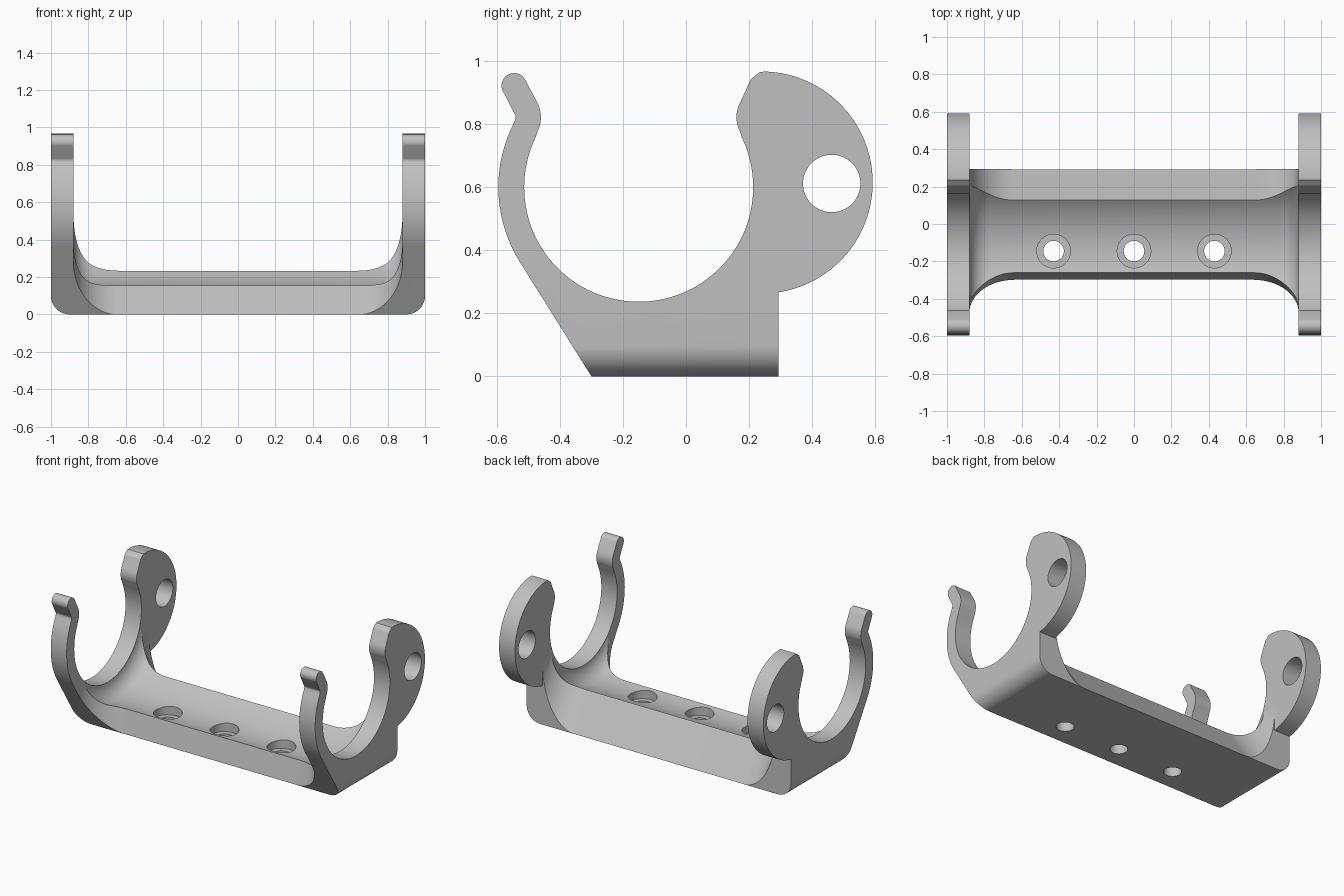
import bpy, bmesh
from math import sin, cos, pi, radians
from mathutils import Vector

if "Cube" in bpy.data.objects:
    bpy.data.objects.remove(bpy.data.objects["Cube"], do_unlink=True)

WALL = 0.88                      # inner face of the end brackets
BORE_Y, BORE_Z = -0.15, 0.6      # axis of the round cradle


def arc(cy, cz, r, a0, a1, n):
    angles = [radians(a0 + (a1 - a0) * i / n) for i in range(n + 1)]
    return [(cy + r * cos(a), cz + r * sin(a)) for a in angles]


def loft(name, rings, bevel_radius=0):
    """Closed solid skinned through rings of 3D points."""
    bm = bmesh.new()
    loops = [[bm.verts.new(p) for p in ring] for ring in rings]
    for a, b in zip(loops, loops[1:]):
        for i in range(len(a)):
            j = (i + 1) % len(a)
            bm.faces.new((a[i], a[j], b[j], b[i]))
    bm.faces.new(loops[0])
    bm.faces.new(loops[-1])
    bmesh.ops.recalc_face_normals(bm, faces=bm.faces)
    if bevel_radius:
        edges = [e for e in bm.edges if all(v.co.z < 0.001 for v in e.verts)
                 and abs(e.verts[0].co.x - e.verts[1].co.x) < 0.001]
        bmesh.ops.bevel(bm, geom=edges, offset=bevel_radius, segments=10,
                        profile=0.5, affect='EDGES')
    mesh = bpy.data.meshes.new(name)
    bm.to_mesh(mesh)
    bm.free()
    obj = bpy.data.objects.new(name, mesh)
    bpy.context.collection.objects.link(obj)
    return obj


def along_x(name, outline, x0, x1, bevel_radius=0):
    return loft(name, [[(x, y, z) for y, z in outline] for x in (x0, x1)], bevel_radius)


def upright_cylinder(name, x, y, r, z0, z1):
    circle = arc(x, y, r, 0, 360, 48)[:-1]
    return loft(name, [[(u, v, z) for u, v in circle] for z in (z0, z1)])


def box(name, y0, y1, z0, z1):
    return along_x(name, [(y0, z0), (y1, z0), (y1, z1), (y0, z1)], -WALL, WALL)


def side_scoop(name, foot, top, sign):
    """Cutter with rounded corners that trims one long side of the base."""
    r = 0.24
    foot, top = Vector((0, *foot)), Vector((0, *top))
    up = (top - foot).normalized()
    out = Vector((0, up.z, -up.y)) * sign
    shape = arc(-WALL + r, r, r, 180, 270, 16) + arc(WALL - r, r, r, 270, 360, 16)
    shape += [(WALL, 0.9), (-WALL, 0.9)]
    return loft(name, [[foot + up * t + out * d + Vector((x, 0, 0)) for x, d in shape]
                       for t in (-0.6, 0.9)])


# Side outline: foot, rounded ear, cradle, hook
outline = [(-0.2995, 0), (0.293, 0)]
outline += arc(0.24, 0.615, 0.352, -81.3, 87, 48)
outline += [(0.235, 0.966), (0.205, 0.942)]
outline += arc(0.26, 0.822, 0.1, 150, 208, 12)
outline += arc(BORE_Y, BORE_Z, 0.363, 26, -206, 80)
outline += arc(-0.56, 0.822, 0.1, -28, 30, 12)
outline += arc(-0.545, 0.922, 0.04, 30, 220, 18)
outline += arc(-0.56, 0.822, 0.02, 45, -28, 6)
outline += arc(BORE_Y, BORE_Z, 0.445, 153, 212, 20)
holder = along_x("cradle_holder", outline, -1, 1, bevel_radius=0.1)

# Wide trough between the brackets, flared up to them
fillet = 0.11
flare = arc(WALL - fillet, 0.46 - fillet, fillet, 0, 90, 10)
stations = [(-x, r) for x, r in flare] + flare[::-1]
trough = loft("trough_cutter", [
    [(x, y, z) for y, z in arc(BORE_Y, BORE_Z, r, 0, 360, 120)[:-1]] for x, r in stations])

# Everything else removed from the solid
cutters = [
    trough,
    box("upper_gap_cutter", -0.8, 0.8, 0.5, 1.2),
    box("ear_gap_cutter", 0.294, 0.8, 0.25, 1.1),
    side_scoop("front_scoop_cutter", (-0.298, 0), (-0.26, 0.155), -1),
    side_scoop("back_scoop_cutter", (0.292, 0), (0.13, 0.23), 1),
    along_x("ear_hole_cutter", arc(0.462, 0.612, 0.091, 0, 360, 64)[:-1], -1.2, 1.2),
]
for x in (-0.43, 0, 0.43):
    cutters.append(upright_cylinder("screw_hole_cutter", x, -0.145, 0.055, -0.2, 0.4))
    cutters.append(upright_cylinder("screw_recess_cutter", x, -0.145, 0.09, 0.09, 0.4))

for cutter in cutters:
    cutter.hide_render = True
    mod = holder.modifiers.new(cutter.name, 'BOOLEAN')
    mod.operation = 'DIFFERENCE'
    mod.solver = 'EXACT'
    mod.object = cutter

# Bake the cuts and drop the cutters
depsgraph = bpy.context.evaluated_depsgraph_get()
baked = bpy.data.meshes.new_from_object(holder.evaluated_get(depsgraph))
holder.modifiers.clear()
holder.data = baked
for cutter in cutters:
    bpy.data.objects.remove(cutter, do_unlink=True)

# Plain grey finish
grey = bpy.data.materials.new("light_grey")
grey.use_nodes = True
colour = (0.53, 0.53, 0.53, 1)
grey.diffuse_color = colour
grey.node_tree.nodes["Principled BSDF"].inputs["Base Color"].default_value = colour
holder.data.materials.clear()
holder.data.materials.append(grey)

bpy.ops.object.select_all(action='DESELECT')
holder.select_set(True)
bpy.context.view_layer.objects.active = holder
bpy.ops.object.shade_smooth_by_angle(angle=radians(25))
